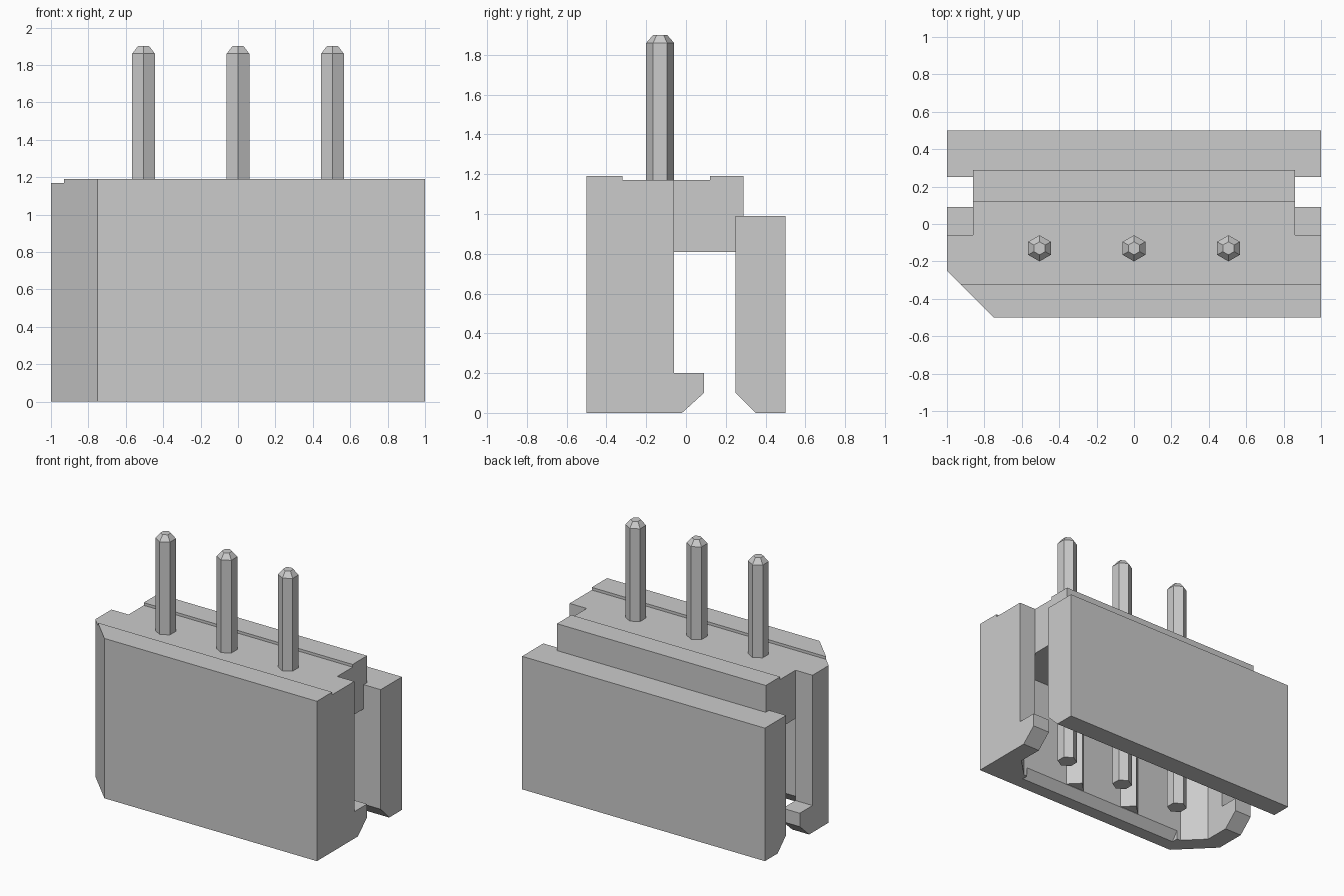
import bpy
import bmesh
from math import cos, sin, pi
from mathutils import Vector

cube = bpy.data.objects.get("Cube")
if cube:
    bpy.data.objects.remove(cube, do_unlink=True)

grey = bpy.data.materials.new("light_grey")
grey.use_nodes = True
grey.diffuse_color = (0.6, 0.6, 0.6, 1)
grey.node_tree.nodes["Principled BSDF"].inputs["Base Color"].default_value = (0.6, 0.6, 0.6, 1)


def finish(name, bm):
    bmesh.ops.recalc_face_normals(bm, faces=bm.faces)
    mesh = bpy.data.meshes.new(name)
    bm.to_mesh(mesh)
    bm.free()
    mesh.materials.append(grey)
    obj = bpy.data.objects.new(name, mesh)
    bpy.context.collection.objects.link(obj)
    return obj


def prism(name, outline, lo, hi, axis="z"):
    """Extrude an xy outline along z, or a yz outline along x."""
    bm = bmesh.new()
    if axis == "z":
        points, travel = [(a, b, lo) for a, b in outline], Vector((0, 0, hi - lo))
    else:
        points, travel = [(lo, a, b) for a, b in outline], Vector((hi - lo, 0, 0))
    face = bm.faces.new([bm.verts.new(p) for p in points])
    extruded = bmesh.ops.extrude_face_region(bm, geom=[face])["geom"]
    moved = [g for g in extruded if isinstance(g, bmesh.types.BMVert)]
    bmesh.ops.translate(bm, verts=moved, vec=travel)
    return finish(name, bm)


def combine(target, part, operation):
    """Apply a boolean and remove the spent part."""
    mod = target.modifiers.new(operation, "BOOLEAN")
    mod.operation, mod.solver, mod.object = operation, "EXACT", part
    bpy.context.view_layer.objects.active = target
    bpy.ops.object.modifier_apply(modifier=mod.name)
    bpy.data.objects.remove(part, do_unlink=True)


# Upper block with side notches and one cut corner
housing = prism("housing", [(-.75, -.5), (1, -.5), (1, -.06), (.86, -.06), (.86, .29),
                            (-.86, .29), (-.86, -.06), (-1, -.06), (-1, -.25)], .81, 1.19)

# Front wall and ends around the open cavity
walls = prism("walls", [(-.75, -.5), (1, -.5), (1, -.06), (.86, -.06), (.86, -.21), (.72, -.35),
                        (-.72, -.35), (-.86, -.21), (-.86, -.06), (-1, -.06), (-1, -.25)], 0, .9)
lead_in = prism("lead_in", [(-.4075, -.01), (-.325, -.01), (-.325, .1)], -.69, .69, "x")
combine(walls, lead_in, "DIFFERENCE")
combine(housing, walls, "UNION")

# Latch hooks at the two ends
hook = [(-.1, 0), (-.02, 0), (.09, .1), (.09, .2), (-.1, .2)]
for start in (-1, .86):
    combine(housing, prism("hook", hook, start, start + .14, "x"), "UNION")

# Back plate with bevelled inner foot
plate = prism("back_plate", [(.35, 0), (.5, 0), (.5, .99), (.25, .99), (.25, .1)], -1, 1, "x")
combine(housing, plate, "UNION")

# Ridges between the pins inside the cavity
for x in (-.25, .25):
    rib = prism("rib", [(x - .1, -.37), (x + .1, -.37), (x, -.27)], .07, .85)
    combine(housing, rib, "UNION")

# Shallow channel along the top
channel = prism("channel", [(-.32, 1.17), (.12, 1.17), (.12, 1.3), (-.32, 1.3)], -1.1, 1.1, "x")
combine(housing, channel, "DIFFERENCE")

# Six-sided contact pins with tapered tips
for side, x in (("right", -.505), ("middle", 0), ("left", .505)):
    bm = bmesh.new()
    rings = [[bm.verts.new((x + r * sin(i * pi / 3), -.13 + r * cos(i * pi / 3), z))
              for i in range(6)] for r, z in ((.07, .09), (.07, 1.86), (.035, 1.9))]
    for low, high in zip(rings, rings[1:]):
        for i in range(6):
            j = (i + 1) % 6
            bm.faces.new((low[i], low[j], high[j], high[i]))
    bm.faces.new(rings[0])
    bm.faces.new(rings[-1])
    finish(side + "_pin", bm)
